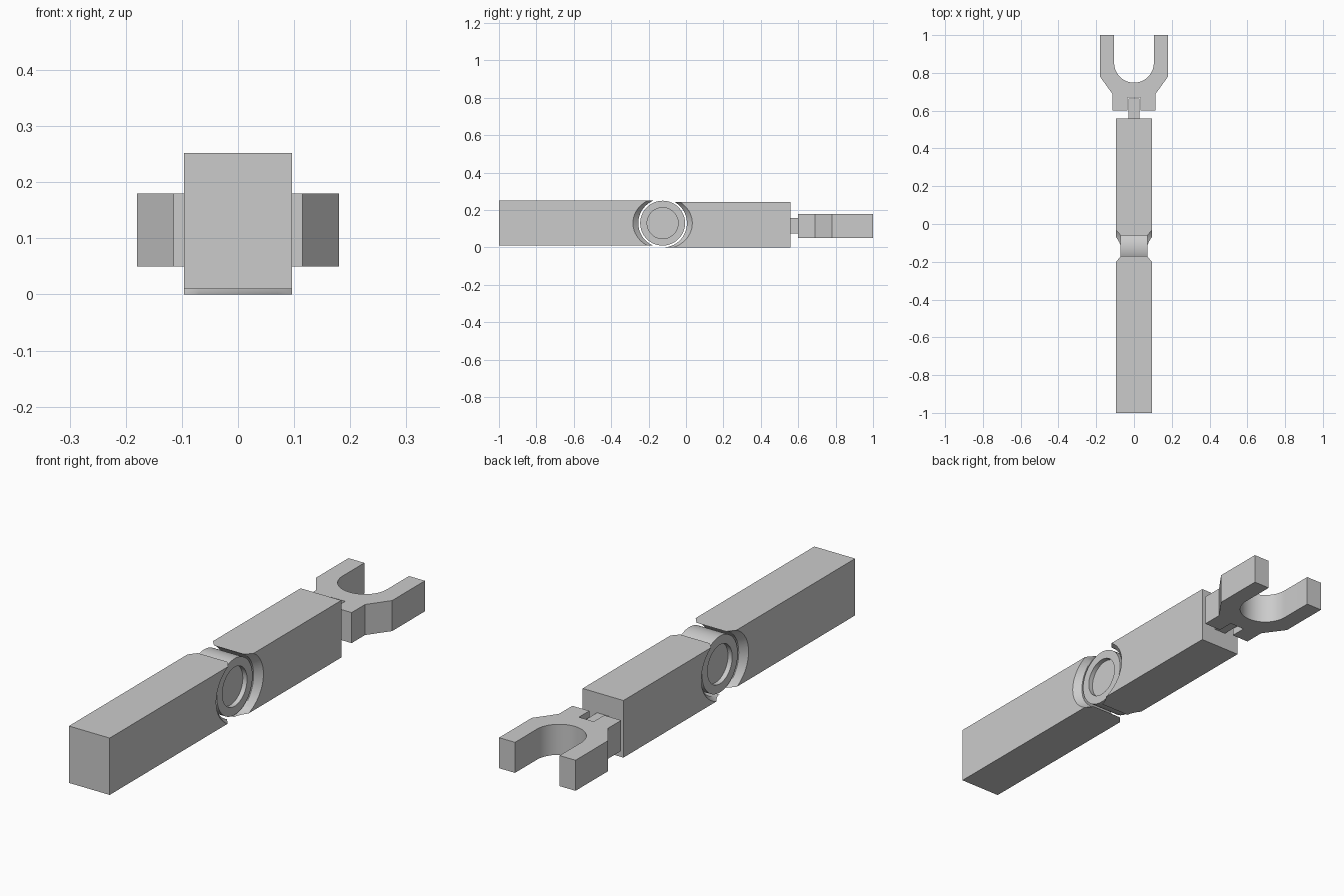
import bpy, bmesh
from math import cos, sin, pi

if "Cube" in bpy.data.objects:
    bpy.data.objects.remove(bpy.data.objects["Cube"])

JY, JZ = -0.125, 0.13   # elbow axis


def finish(name, bm, smooth=False):
    bmesh.ops.recalc_face_normals(bm, faces=bm.faces)
    me = bpy.data.meshes.new(name)
    bm.to_mesh(me)
    bm.free()
    ob = bpy.data.objects.new(name, me)
    bpy.context.collection.objects.link(ob)
    if smooth:
        shade(ob)
    return ob


def shade(ob):
    bpy.ops.object.select_all(action='DESELECT')
    ob.select_set(True)
    bpy.context.view_layer.objects.active = ob
    bpy.ops.object.shade_smooth_by_angle(angle=0.5)


def box(name, x, y, z):
    bm = bmesh.new()
    bmesh.ops.create_cube(bm, size=1)
    for v in bm.verts:
        for i, (a, b) in enumerate((x, y, z)):
            v.co[i] = a if v.co[i] < 0 else b
    return finish(name, bm)


def barrel(name, rings, n=64, smooth=False):
    """Loft of ellipses (x, y radius, z radius) along the elbow axis."""
    bm = bmesh.new()
    loops = [[bm.verts.new((x, JY + ry * cos(2 * pi * i / n), JZ + rz * sin(2 * pi * i / n)))
              for i in range(n)] for x, ry, rz in rings]
    for a, b in zip(loops, loops[1:]):
        for i in range(n):
            bm.faces.new((a[i], a[(i + 1) % n], b[(i + 1) % n], b[i]))
    bm.faces.new(loops[0])
    bm.faces.new(loops[-1])
    return finish(name, bm, smooth)


# Arms, with their facing ends hollowed by a barrel that flares at the sides
half = [(0.07, 0.13, 0.13), (0.097, 0.16, 0.14), (0.12, 0.16, 0.14)]
cutter = barrel("elbow_cutter", [(-x, a, b) for x, a, b in reversed(half)] + half)
cutter.hide_render = True
lower = box("lower_arm", (-0.096, 0.096), (-1, JY), (0.01, 0.252))
upper = box("upper_arm", (-0.096, 0.096), (JY, 0.558), (0, 0.243))
for arm in (lower, upper):
    mod = arm.modifiers.new("hollow", 'BOOLEAN')
    mod.operation, mod.solver, mod.object = 'DIFFERENCE', 'EXACT', cutter
    bpy.context.view_layer.objects.active = arm
    bpy.ops.object.modifier_apply(modifier=mod.name)
    shade(arm)
bpy.data.objects.remove(cutter)

# Elbow drum with a round recess on each side
side = [(0.072, 0.12, 0.12), (0.072, 0.083, 0.083), (0.052, 0.083, 0.083)]
barrel("elbow_drum", [(-x, a, b) for x, a, b in reversed(side)] + side, smooth=True)

# Wrist pin
box("wrist_pin", (-0.028, 0.028), (0.55, 0.665), (0.075, 0.158))

# Open claw: half outline mirrored, then extruded upward
n = 16
right = [(0.035, 0.67), (0.035, 0.6), (0.115, 0.6), (0.115, 0.69), (0.18, 0.78), (0.18, 1), (0.105, 1)]
right += [(0.105 * cos(pi / 2 * i / n), 0.853 - 0.105 * sin(pi / 2 * i / n)) for i in range(n)]
outline = right + [(0, 0.748)] + [(-x, y) for x, y in reversed(right)]
bm = bmesh.new()
face = bm.faces.new([bm.verts.new((x, y, 0.05)) for x, y in outline])
new = bmesh.ops.extrude_face_region(bm, geom=[face])["geom"]
bmesh.ops.translate(bm, vec=(0, 0, 0.13), verts=[v for v in new if isinstance(v, bmesh.types.BMVert)])
finish("claw", bm, smooth=True)
